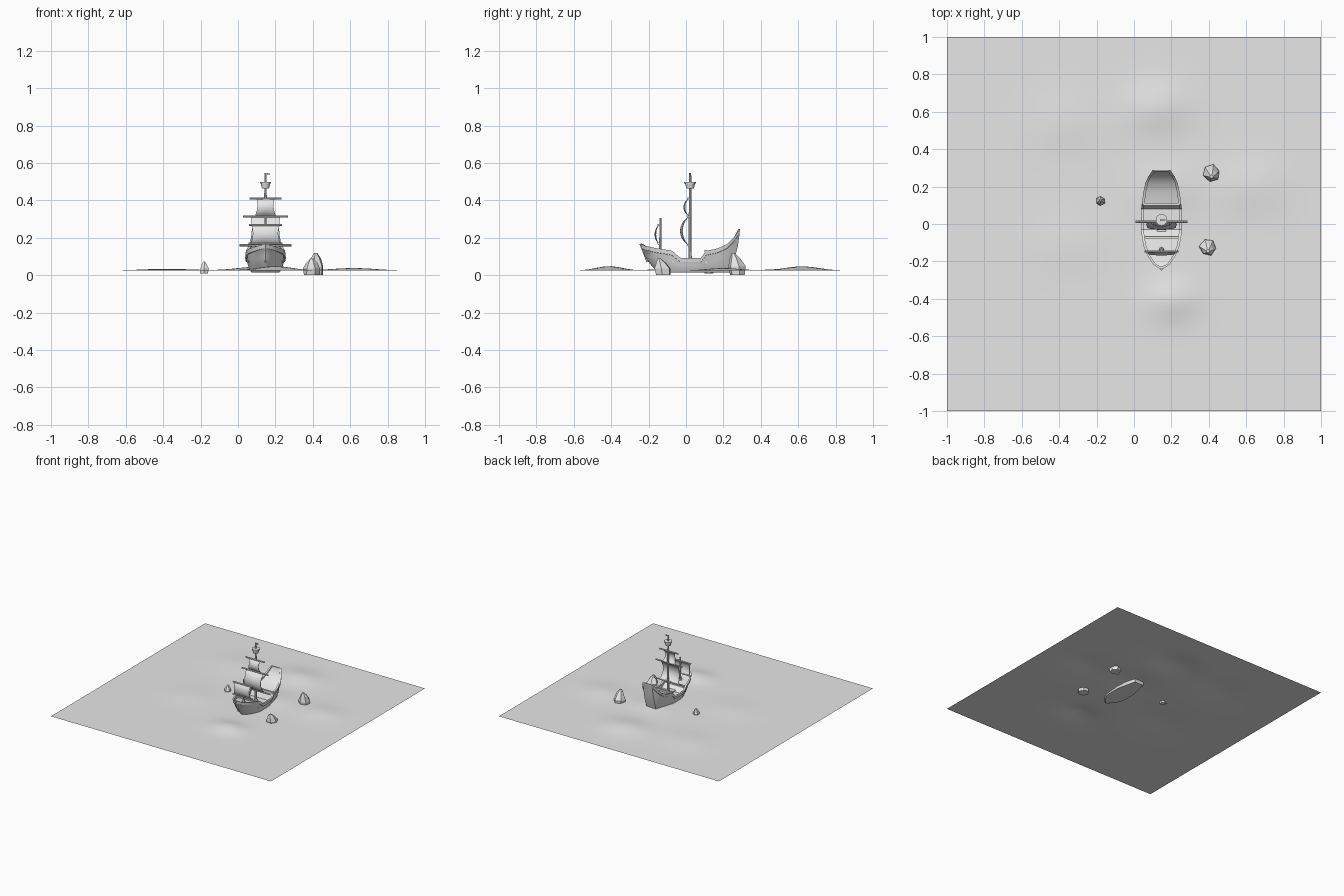
import bpy, bmesh, math, random
from mathutils import Vector

if "Cube" in bpy.data.objects:
    bpy.data.objects.remove(bpy.data.objects["Cube"])

random.seed(4)
CX, MY = 0.147, 0.022          # ship centre line, main mast y
grey = bpy.data.materials.new("plain grey")
grey.diffuse_color = (0.8, 0.8, 0.8, 1)
grey.use_nodes = True
grey.node_tree.nodes["Principled BSDF"].inputs["Base Color"].default_value = grey.diffuse_color


def finish(name, bm, smooth=None):
    bmesh.ops.recalc_face_normals(bm, faces=bm.faces)
    me = bpy.data.meshes.new(name)
    bm.to_mesh(me)
    bm.free()
    me.materials.append(grey)
    ob = bpy.data.objects.new(name, me)
    bpy.context.collection.objects.link(ob)
    if smooth:
        bpy.ops.object.select_all(action='DESELECT')
        ob.select_set(True)
        bpy.context.view_layer.objects.active = ob
        bpy.ops.object.shade_smooth_by_angle(angle=math.radians(smooth))
    return ob


def rod(name, a, b, r1, r2=None, n=8):
    a, b = Vector(a), Vector(b)
    bm = bmesh.new()
    bmesh.ops.create_cone(bm, cap_ends=True, segments=n, radius1=r1,
                          radius2=r1 if r2 is None else r2, depth=(b - a).length)
    rot = (b - a).to_track_quat('Z', 'Y')
    for v in bm.verts:
        v.co = rot @ v.co + (a + b) / 2
    return finish(name, bm, 40)


def box(name, c, s):
    bm = bmesh.new()
    bmesh.ops.create_cube(bm, size=1)
    for v in bm.verts:
        v.co = Vector(c) + Vector(v.co[i] * s[i] for i in range(3))
    return finish(name, bm)


# sea surface with low swells: x, y, spread, height
swells = [(0.2, -0.41, 0.10, 0.024), (0.12, 0.62, 0.13, 0.023), (-0.38, 0.55, 0.15, 0.010),
          (0.62, 0.2, 0.13, 0.014), (0.18, 0.2, 0.13, 0.014), (-0.35, -0.1, 0.15, 0.008)]
bm = bmesh.new()
bmesh.ops.create_grid(bm, x_segments=50, y_segments=50, size=1)
for v in bm.verts:
    v.co.z = 0.024 + sum(h * math.exp(-((v.co.x - x) ** 2 * 0.6 + (v.co.y - y) ** 2) / (s * s))
                         for x, y, s, h in swells)
finish("sea", bm, 40)

# hull stations: rim y, rim z, rim half width, keel y, keel half width
stations = [(-.242, .166, .004, -.150, .003), (-.215, .156, .045, -.142, .012),
            (-.170, .146, .075, -.125, .030), (-.120, .138, .095, -.100, .050),
            (-.075, .130, .104, -.070, .065), (-.030, .093, .109, -.030, .075),
            (.080, .093, .109, .080, .075), (.108, .130, .105, .103, .070),
            (.170, .143, .097, .150, .060), (.220, .166, .086, .190, .050),
            (.255, .200, .070, .215, .045), (.288, .247, .048, .235, .040)]


def section(st, side):
    """One half cross-section, from keel up over the rim and down to the deck."""
    yt, zt, ht, yb, hb = st
    pts = []
    z0 = 0.014
    top = (zt - 0.024 - z0) / (zt - z0)
    for v, out in ((0, 0), (top * .35, 0), (top * .7, 0), (top, 0), (top + .01, .005), (1, .005)):
        f = 1 - (1 - v) ** 1.7
        x = hb + (ht - hb) * f + (out - 0.005) * min(1, ht / 0.04) * (v > .4)
        pts.append((max(x, .002), yb + (yt - yb) * f, z0 + (zt - z0) * v))
    inner = max(ht - 0.014, 0.001)
    if yt < -0.07:
        deck = zt - 0.022
    elif yt < 0.1:
        deck = 0.068
    else:
        deck = zt - 0.010
    yi = yt + (0.014 if yt < -.23 else 0) - (0.008 if yt > .28 else 0)
    pts += [(inner, yi, zt), (inner, yi, deck)]
    return [(CX + side * x, y, z) for x, y, z in pts]


# closed rings joined along the hull
bm = bmesh.new()
rings = []
for st in stations:
    ring = section(st, 1) + section(st, -1)[::-1]
    rings.append([bm.verts.new(p) for p in ring])
n = len(rings[0])
for a, b in zip(rings, rings[1:]):
    for i in range(n):
        j = (i + 1) % n
        bm.faces.new((a[i], a[j], b[j], b[i]))
for r in (rings[0], rings[-1]):
    for i in range(n // 2 - 1):
        bm.faces.new((r[i], r[i + 1], r[n - 2 - i], r[n - 1 - i]))
finish("hull", bm, 30)

# deck beams, bulkheads, hatch and stem post
box("poop_beam", (CX, 0.106, 0.128), (0.200, 0.014, 0.014))
box("poop_bulkhead", (CX, 0.108, 0.093), (0.180, 0.008, 0.060))
box("foredeck_beam", (CX, -0.072, 0.113), (0.186, 0.010, 0.010))
box("foredeck_bulkhead", (CX, -0.070, 0.088), (0.180, 0.006, 0.045))
box("hatch", (CX, -0.025, 0.072), (0.05, 0.04, 0.012))
rod("stem_post", (CX, -0.205, 0.07), (CX, -0.243, 0.168), 0.006, 0.006, 6)

# masts
rod("main_mast", (CX, MY, 0.06), (CX, MY, 0.545), 0.009, 0.006)
rod("main_mast_base", (CX, MY, 0.066), (CX, MY, 0.085), 0.018, 0.012)
rod("fore_mast", (CX, -0.137, 0.10), (CX, -0.137, 0.305), 0.007, 0.005)
rod("fore_mast_base", (CX, -0.137, 0.115), (CX, -0.137, 0.132), 0.014, 0.010)

# crow's nest and pennant
rod("lookout_cup", (CX, MY, 0.463), (CX, MY, 0.492), 0.020, 0.027, 10)
rod("lookout_rim", (CX, MY, 0.490), (CX, MY, 0.499), 0.032, 0.032, 10)
box("pennant", (CX + 0.010, MY, 0.540), (0.022, 0.004, 0.010))


def yard(name, y, z, half):
    rod(name, (CX - half, y, z), (CX + half, y, z), 0.006)


yard("main_yard_top", MY - 0.010, 0.410, 0.085)
yard("main_yard_middle", MY - 0.010, 0.313, 0.120)
yard("main_yard_low", MY - 0.010, 0.160, 0.138)
yard("fore_yard_top", -0.147, 0.268, 0.088)
yard("fore_yard_low", -0.147, 0.168, 0.090)


def sail(name, y, z0, z1, w0, w1, bulge):
    """Thin sheet bellied towards the bow."""
    bm = bmesh.new()
    rows = []
    for k in (0, 1):
        g = []
        for i in range(9):
            v = i / 8
            w = w0 + (w1 - w0) * v - 0.008 * math.sin(math.pi * v)
            row = []
            for j in range(9):
                u = j / 4 - 1
                b = bulge * math.sin(math.pi * v) ** .7 * (1 - 0.25 * u * u)
                row.append(bm.verts.new((CX + u * w, y - b + k * 0.004, z0 + (z1 - z0) * v)))
            g.append(row)
        rows.append(g)
        for i in range(8):
            for j in range(8):
                bm.faces.new((g[i][j], g[i][j + 1], g[i + 1][j + 1], g[i + 1][j]))
    a, b = rows
    for i in range(8):
        for e in (0, 8):
            bm.faces.new((a[i][e], a[i + 1][e], b[i + 1][e], b[i][e]))
            bm.faces.new((a[e][i], a[e][i + 1], b[e][i + 1], b[e][i]))
    finish(name, bm, 40)


sail("main_sail_upper", MY - 0.012, 0.318, 0.408, 0.055, 0.048, 0.024)
sail("main_sail_lower", MY - 0.012, 0.162, 0.310, 0.085, 0.078, 0.042)
sail("fore_sail", -0.149, 0.170, 0.266, 0.078, 0.074, 0.019)


# rocks: rough six-sided stumps with a leaning peak
def rock(name, x, y, r, z0, z1, lean, turn):
    bm = bmesh.new()
    levels = []
    for f, s in ((0, .95), (.4, 1), (.75, .62), (1, .2)):
        levels.append([bm.verts.new((
            x + lean[0] * f * f + r * s * math.cos(turn + k * math.pi / 3) * random.uniform(.88, 1.08),
            y + lean[1] * f * f + r * s * math.sin(turn + k * math.pi / 3) * random.uniform(.88, 1.08),
            z0 + (z1 - z0) * f)) for k in range(6)])
    for a, b in zip(levels, levels[1:]):
        for k in range(6):
            bm.faces.new((a[k], a[(k + 1) % 6], b[(k + 1) % 6], b[k]))
    bm.faces.new(levels[0])
    bm.faces.new(levels[-1])
    finish(name, bm)


rock("rock_rear", 0.415, 0.275, 0.046, 0.0, 0.118, (0.0, -0.022), 0.3)
rock("rock_front", 0.395, -0.122, 0.046, 0.0, 0.088, (0.0, -0.022), 0.9)
rock("rock_left", -0.180, 0.122, 0.026, 0.01, 0.072, (0.0, 0.006), 0.5)
